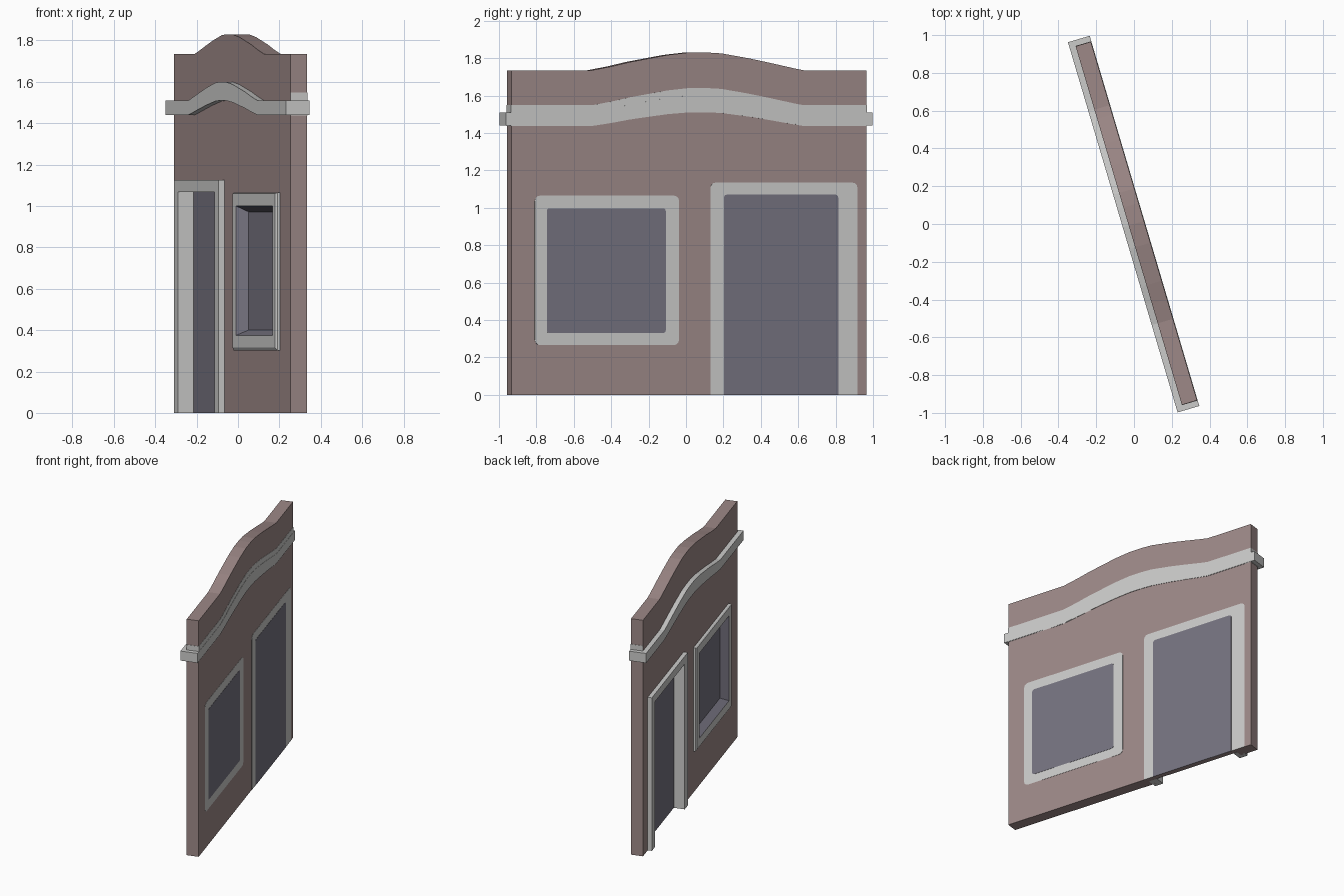
import bpy, bmesh, math

if "Cube" in bpy.data.objects:
    bpy.data.objects.remove(bpy.data.objects["Cube"])

# Local frame: x runs along the wall, -y is the decorated face, z is up
ANGLE = math.radians(-73.5)


def material(name, rgb):
    m = bpy.data.materials.new(name)
    m.diffuse_color = (*rgb, 1)
    m.use_nodes = True
    m.node_tree.nodes["Principled BSDF"].inputs["Base Color"].default_value = m.diffuse_color
    return m


BROWN = material("dusty_brown", (0.34, 0.25, 0.245))
GREY = material("light_grey", (0.60, 0.60, 0.59))
SLATE = material("slate", (0.18, 0.171, 0.215))


def finish(name, bm, mat, recalc=True):
    if recalc:
        bmesh.ops.recalc_face_normals(bm, faces=bm.faces)
    me = bpy.data.meshes.new(name)
    bm.to_mesh(me)
    bm.free()
    me.materials.append(mat)
    ob = bpy.data.objects.new(name, me)
    ob.rotation_euler.z = ANGLE
    bpy.context.collection.objects.link(ob)
    return ob


def prism(name, outline, back, front, mat):
    """Extrude a (u, z) outline from y=back to y=front."""
    bm = bmesh.new()
    f = bm.faces.new([bm.verts.new((u, back, z)) for u, z in outline])
    r = bmesh.ops.extrude_face_region(bm, geom=[f])
    for v in r["geom"]:
        if isinstance(v, bmesh.types.BMVert):
            v.co.y = front
    return finish(name, bm, mat)


def rect(u0, u1, z0, z1):
    return [(u0, z0), (u1, z0), (u1, z1), (u0, z1)]


def rounded(u0, u1, z0, z1, r, low=True):
    """Rectangle with clipped-round corners; low=False keeps the bottom square."""
    pts = []
    for cu, cz, a, on in ((u0 + r, z0 + r, 180, low), (u1 - r, z0 + r, 270, low),
                          (u1 - r, z1 - r, 0, True), (u0 + r, z1 - r, 90, True)):
        if on:
            for k in range(4):
                t = math.radians(a + 30 * k)
                pts.append((cu + r * math.cos(t), cz + r * math.sin(t)))
        else:
            pts.append((u0 if a == 180 else u1, z0))
    return pts


def loft(name, loops, mat, cap=False):
    """Bridge rectangles (u0, u1, z0, z1, y) in order, optionally closing the last."""
    bm = bmesh.new()
    rows = [[bm.verts.new((u, l[4], z)) for u, z in rect(*l[:4])] for l in loops]
    for a, b in zip(rows, rows[1:]):
        for i in range(4):
            j = (i + 1) % 4
            bm.faces.new((a[i], a[j], b[j], b[i]))
    if cap:
        bm.faces.new(rows[-1])
    return finish(name, bm, mat, recalc=False)


# Shared arch curve: position along wall, height fraction
ARCH = [(-0.64, 0), (-0.59, 0.1), (-0.45, 0.42), (-0.33, 0.68), (-0.18, 0.95), (-0.1, 1),
        (0.0, 1), (0.12, 0.86), (0.225, 0.66), (0.33, 0.46), (0.43, 0.22), (0.54, 0)]


def arched(half, z, rise):
    return [(-half, z)] + [(u, z + rise * h) for u, h in ARCH] + [(half, z)]


# Wall with arched top, pocketed for the door and window
wall = prism("wall", [(-0.99, 0), (0.99, 0)] + arched(0.99, 1.735, 0.095)[::-1],
             0.055, -0.029, BROWN)
for nm, r, depth in (("door_cutter", (-0.855, -0.17, -0.1, 1.095), 0.021),
                     ("window_cutter", (0.105, 0.775, 0.345, 1.03), 0.005)):
    cutter = prism(nm, rect(*r), depth, -0.1, BROWN)
    cutter.hide_render = True
    mod = wall.modifiers.new(nm, "BOOLEAN")
    mod.operation, mod.solver, mod.object = "DIFFERENCE", "EXACT", cutter
    bpy.context.view_layer.objects.active = wall
    bpy.ops.object.modifier_apply(modifier=nm)
    bpy.data.objects.remove(cutter)

# Cornice following the arch, overhanging front and ends
prism("cornice", arched(1.022, 1.44, 0.07) + arched(1.022, 1.51, 0.09)[::-1],
      0.058, -0.062, GREY)
# Painted band on the back, wrapping the wall ends
prism("back_band", arched(0.992, 1.437, 0.075) + arched(0.992, 1.548, 0.092)[::-1],
      0.0565, -0.0285, GREY)

# Door frame and recessed door
prism("door_frame", [(-0.89, 0), (-0.825, 0), (-0.825, 1.068), (-0.2, 1.068),
                     (-0.2, 0), (-0.135, 0), (-0.135, 1.125), (-0.89, 1.125)],
      0.02, -0.058, GREY)
prism("door_panel", rect(-0.855, -0.17, 0, 1.095), 0.0208, 0.019, SLATE)

# Window frame with chamfered edge, and splayed recess
loft("window_frame", [(0.07, 0.81, 0.302, 1.065, 0.02), (0.07, 0.81, 0.302, 1.065, -0.042),
                      (0.078, 0.802, 0.315, 1.06, -0.05), (0.135, 0.755, 0.375, 1.0, -0.05)], GREY)
loft("window_recess", [(0.135, 0.755, 0.375, 1.0, -0.05),
                       (0.165, 0.725, 0.40, 0.972, 0.004)], SLATE, cap=True)

# Painted surrounds and panes on the back
prism("back_door_surround", rounded(-0.94, -0.12, 0, 1.135, 0.03, False), 0.0565, 0.054, GREY)
prism("back_door_pane", rounded(-0.832, -0.195, 0, 1.07, 0.015, False), 0.058, 0.054, SLATE)
prism("back_window_surround", rounded(0.055, 0.86, 0.265, 1.065, 0.03), 0.0565, 0.054, GREY)
prism("back_window_pane", rounded(0.13, 0.793, 0.33, 0.997, 0.015), 0.058, 0.054, SLATE)
